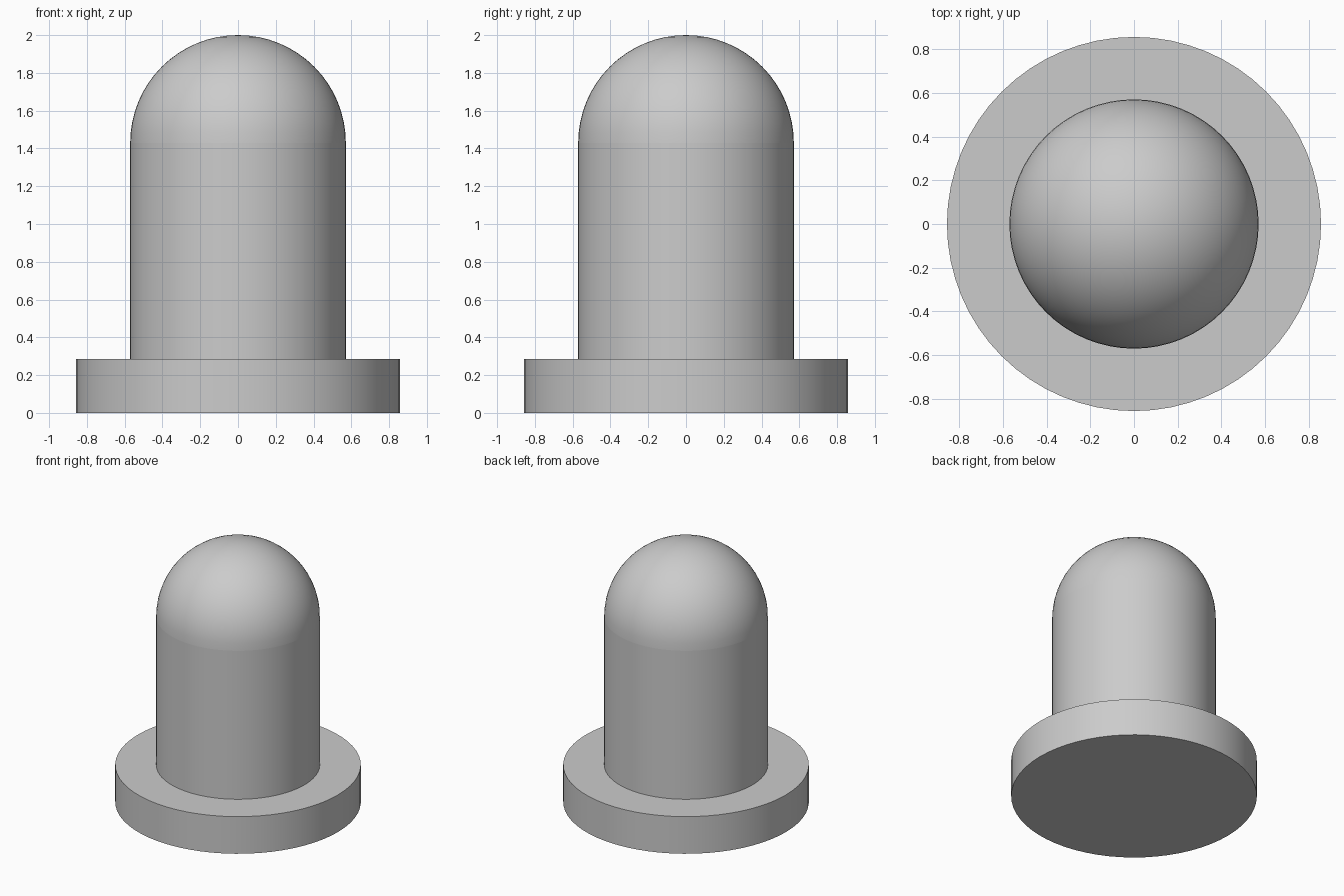
import bpy
import bmesh
import math
from mathutils import Matrix

if "Cube" in bpy.data.objects:
    bpy.data.objects.remove(bpy.data.objects["Cube"])

SEGMENTS = 64
FLANGE_R, FLANGE_H = 0.857, 0.286
BODY_R, TOTAL_H = 0.571, 2.0
SHOULDER = TOTAL_H - BODY_R

grey = bpy.data.materials.new("plain_grey")
grey.use_nodes = True
colour = (0.6, 0.6, 0.6, 1)
grey.diffuse_color = colour
grey.node_tree.nodes["Principled BSDF"].inputs["Base Color"].default_value = colour


def finish(name, bm):
    """Turn a bmesh into a smooth object with sharp edges kept."""
    mesh = bpy.data.meshes.new(name)
    bm.to_mesh(mesh)
    bm.free()
    mesh.materials.append(grey)
    obj = bpy.data.objects.new(name, mesh)
    bpy.context.collection.objects.link(obj)
    bpy.ops.object.select_all(action="DESELECT")
    obj.select_set(True)
    bpy.context.view_layer.objects.active = obj
    bpy.ops.object.shade_smooth_by_angle(angle=math.radians(30))
    return obj


def cylinder(name, radius, bottom, top):
    bm = bmesh.new()
    bmesh.ops.create_cone(bm, cap_ends=True, segments=SEGMENTS, radius1=radius,
                          radius2=radius, depth=top - bottom,
                          matrix=Matrix.Translation((0, 0, (bottom + top) / 2)))
    return finish(name, bm)


# Wide disc foot and the upright shaft
cylinder("base_flange", FLANGE_R, 0, FLANGE_H)
cylinder("shaft", BODY_R, FLANGE_H, SHOULDER)

# Hemispherical cap
bm = bmesh.new()
bmesh.ops.create_uvsphere(bm, u_segments=SEGMENTS, v_segments=SEGMENTS // 2, radius=BODY_R)
bmesh.ops.bisect_plane(bm, geom=bm.verts[:] + bm.edges[:] + bm.faces[:], dist=1e-5,
                       plane_co=(0, 0, 0), plane_no=(0, 0, -1), clear_outer=True)
bmesh.ops.translate(bm, verts=bm.verts, vec=(0, 0, SHOULDER))
finish("dome", bm)
